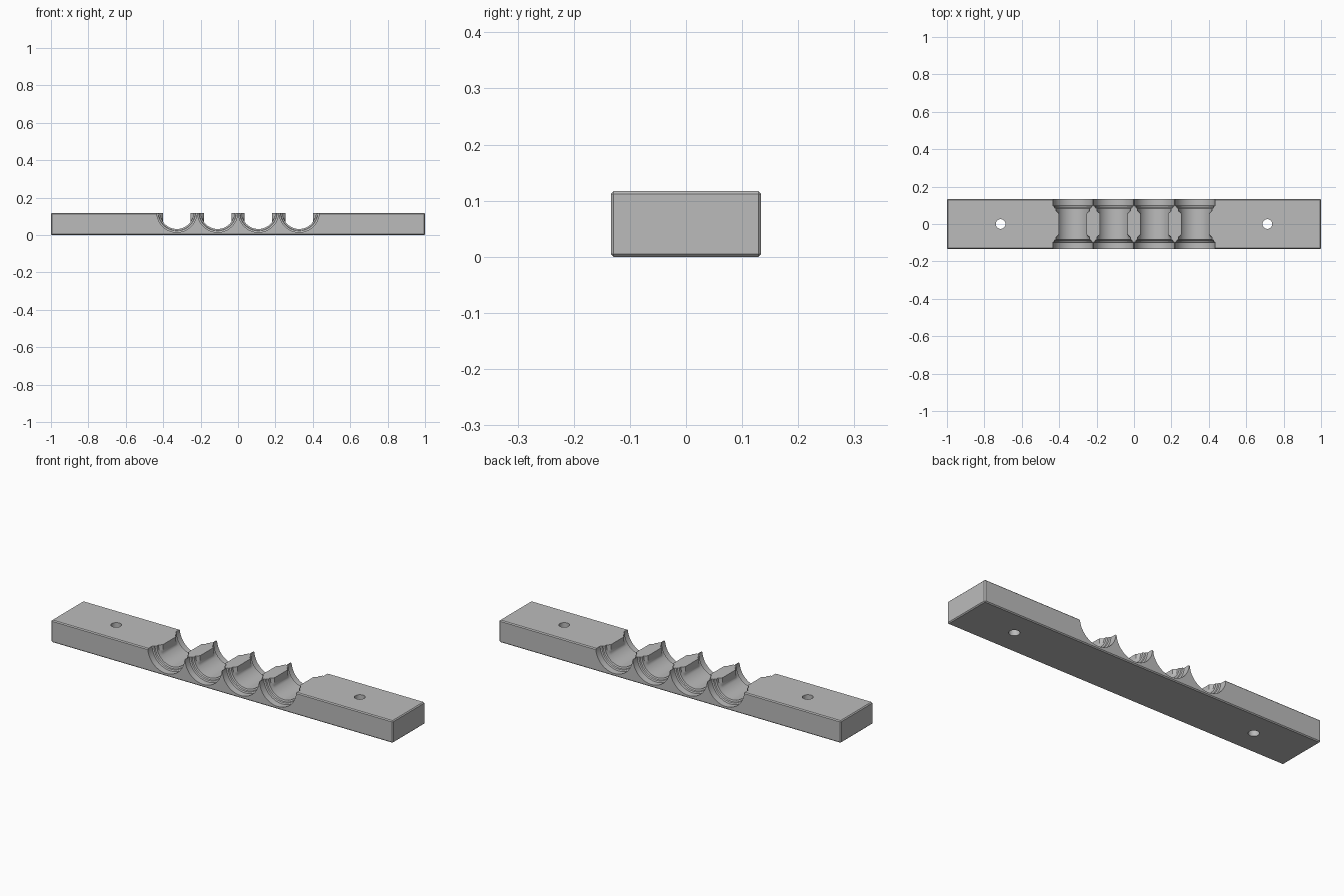
import bpy, bmesh, math

cube = bpy.data.objects.get("Cube")
if cube:
    bpy.data.objects.remove(cube, do_unlink=True)

LENGTH, DEPTH, HEIGHT = 2.0, 0.268, 0.117
PITCH = 0.218

grey = bpy.data.materials.new("plain grey")
grey.use_nodes = True
colour = (0.5, 0.5, 0.5, 1)
grey.diffuse_color = colour
grey.node_tree.nodes["Principled BSDF"].inputs["Base Color"].default_value = colour


def add_object(name, bm):
    bmesh.ops.recalc_face_normals(bm, faces=bm.faces)
    mesh = bpy.data.meshes.new(name)
    bm.to_mesh(mesh)
    bm.free()
    obj = bpy.data.objects.new(name, mesh)
    mesh.materials.append(grey)
    bpy.context.collection.objects.link(obj)
    return obj


def lofted(name, rings):
    """Close a stack of point rings into a solid."""
    bm = bmesh.new()
    loops = [[bm.verts.new(p) for p in ring] for ring in rings]
    for a, b in zip(loops, loops[1:]):
        for i in range(len(a)):
            j = (i + 1) % len(a)
            bm.faces.new((a[i], a[j], b[j], b[i]))
    bm.faces.new(loops[0])
    bm.faces.new(loops[-1])
    return add_object(name, bm)


def groove_cutter(x, z=0.122, sides=72):
    # Half profile: distance from middle, radius, limit on half width
    half = [(0.055, 0.09, 0.074), (0.07, 0.09, 0.09), (0.084, 0.09, 0.09),
            (0.087, 0.098, 0.098), (0.095, 0.1, 0.1),
            (0.098, 0.1075, 0.1075), (0.2, 0.1075, 0.1075)]
    profile = [(-y, r, w) for y, r, w in reversed(half)] + half
    rings = []
    for y, r, w in profile:
        ring = []
        for i in range(sides):
            a = math.tau * i / sides
            dx = max(-w, min(w, r * math.cos(a)))
            ring.append((x + dx, y, z + r * math.sin(a)))
        rings.append(ring)
    return lofted("groove_cutter", rings)


def hole_cutter(x, r=0.026, sides=40):
    angles = [math.tau * i / sides for i in range(sides)]
    return lofted("hole_cutter", [
        [(x + r * math.cos(a), r * math.sin(a), z) for a in angles]
        for z in (-0.1, 0.3)])


# Chamfered bar
bm = bmesh.new()
bmesh.ops.create_cube(bm, size=1)
for v in bm.verts:
    v.co = (v.co.x * LENGTH, v.co.y * DEPTH, (v.co.z + 0.5) * HEIGHT)
bmesh.ops.bevel(bm, geom=bm.edges[:], offset=0.005, segments=1, affect='EDGES')
bar = add_object("clamp_bar", bm)

# Row of stepped grooves and a bolt hole near each end
cutters = [groove_cutter((i - 1.5) * PITCH) for i in range(4)]
cutters += [hole_cutter(s * 0.713) for s in (-1, 1)]

bpy.ops.object.select_all(action='DESELECT')
bar.select_set(True)
bpy.context.view_layer.objects.active = bar
for cutter in cutters:
    cutter.hide_render = True
    mod = bar.modifiers.new("cut", 'BOOLEAN')
    mod.operation = 'DIFFERENCE'
    mod.solver = 'EXACT'
    mod.object = cutter
    bpy.ops.object.modifier_apply(modifier=mod.name)
    bpy.data.objects.remove(cutter, do_unlink=True)

bpy.ops.object.shade_smooth_by_angle(angle=math.radians(25))
